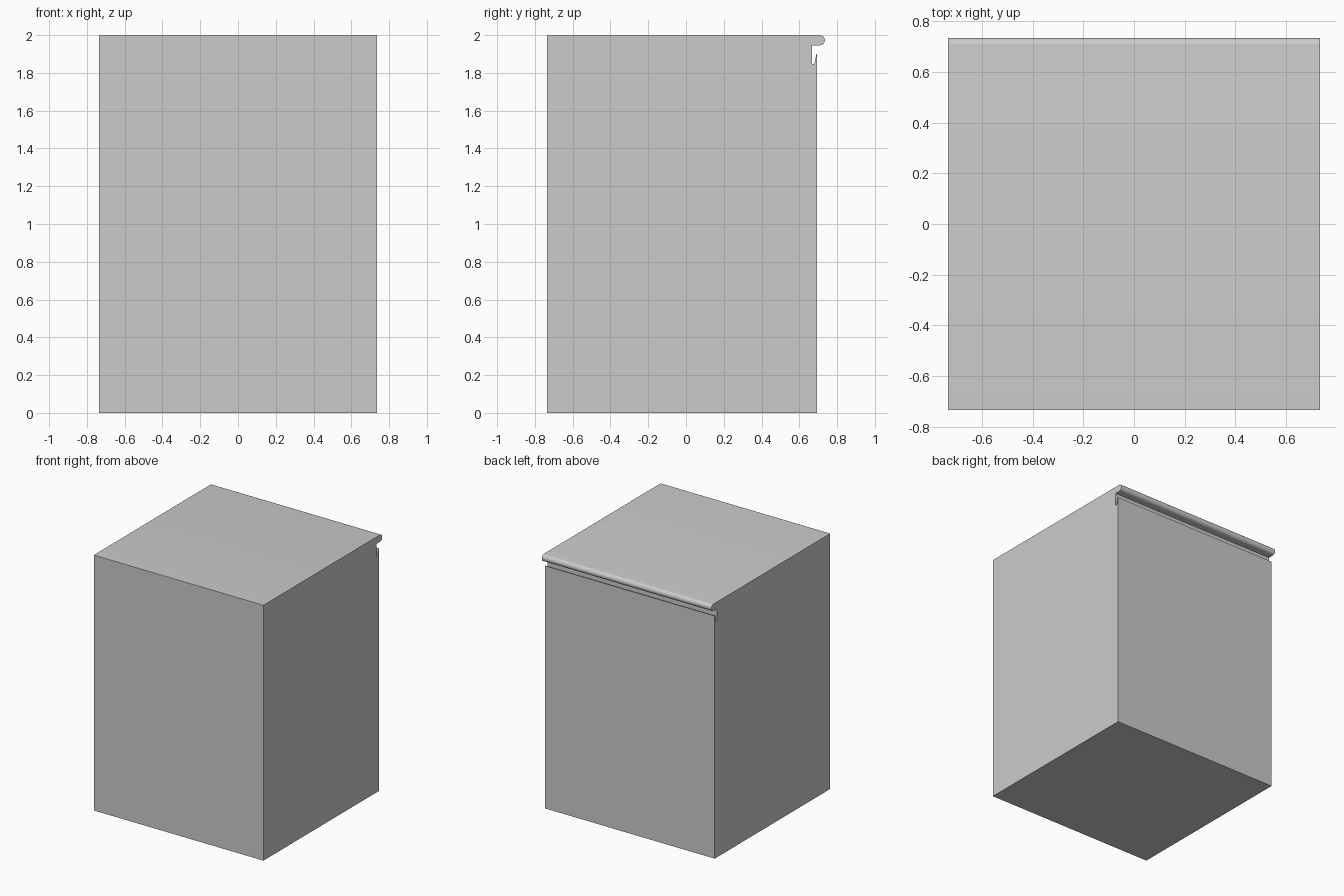
import bpy, bmesh, math

if "Cube" in bpy.data.objects:
    bpy.data.objects.remove(bpy.data.objects["Cube"])

HALF = 0.735  # half width in x


def extrude_profile(name, points, half=HALF, smooth=False):
    """Closed (y, z) profile extruded across x."""
    bm = bmesh.new()
    face = bm.faces.new([bm.verts.new((-half, y, z)) for y, z in points])
    ext = bmesh.ops.extrude_face_region(bm, geom=[face])
    verts = [g for g in ext["geom"] if isinstance(g, bmesh.types.BMVert)]
    bmesh.ops.translate(bm, verts=verts, vec=(2 * half, 0, 0))
    bmesh.ops.recalc_face_normals(bm, faces=bm.faces)
    mesh = bpy.data.meshes.new(name)
    bm.to_mesh(mesh)
    bm.free()
    obj = bpy.data.objects.new(name, mesh)
    bpy.context.collection.objects.link(obj)
    if smooth:
        bpy.context.view_layer.objects.active = obj
        obj.select_set(True)
        bpy.ops.object.shade_smooth_by_angle(angle=math.radians(30))
        obj.select_set(False)
    return obj


# Cabinet body
extrude_profile("cabinet_body", [(-HALF, 0), (0.666, 0), (0.666, 1.946), (-HALF, 1.946)])

# Door panel with a bevelled finger-pull groove along its top
extrude_profile("door_panel", [(0.666, 0), (0.694, 0), (0.694, 1.9), (0.69, 1.9),
                               (0.679, 1.846), (0.666, 1.846)])

# Worktop with a rounded overhanging edge
r = 0.027
nose = [(HALF - r + r * math.cos(a), 2 - r + r * math.sin(a))
        for a in (math.radians(-90 + 15 * i) for i in range(13))]
extrude_profile("worktop", [(-HALF, 2), (-HALF, 2 - 2 * r)] + nose, smooth=True)
